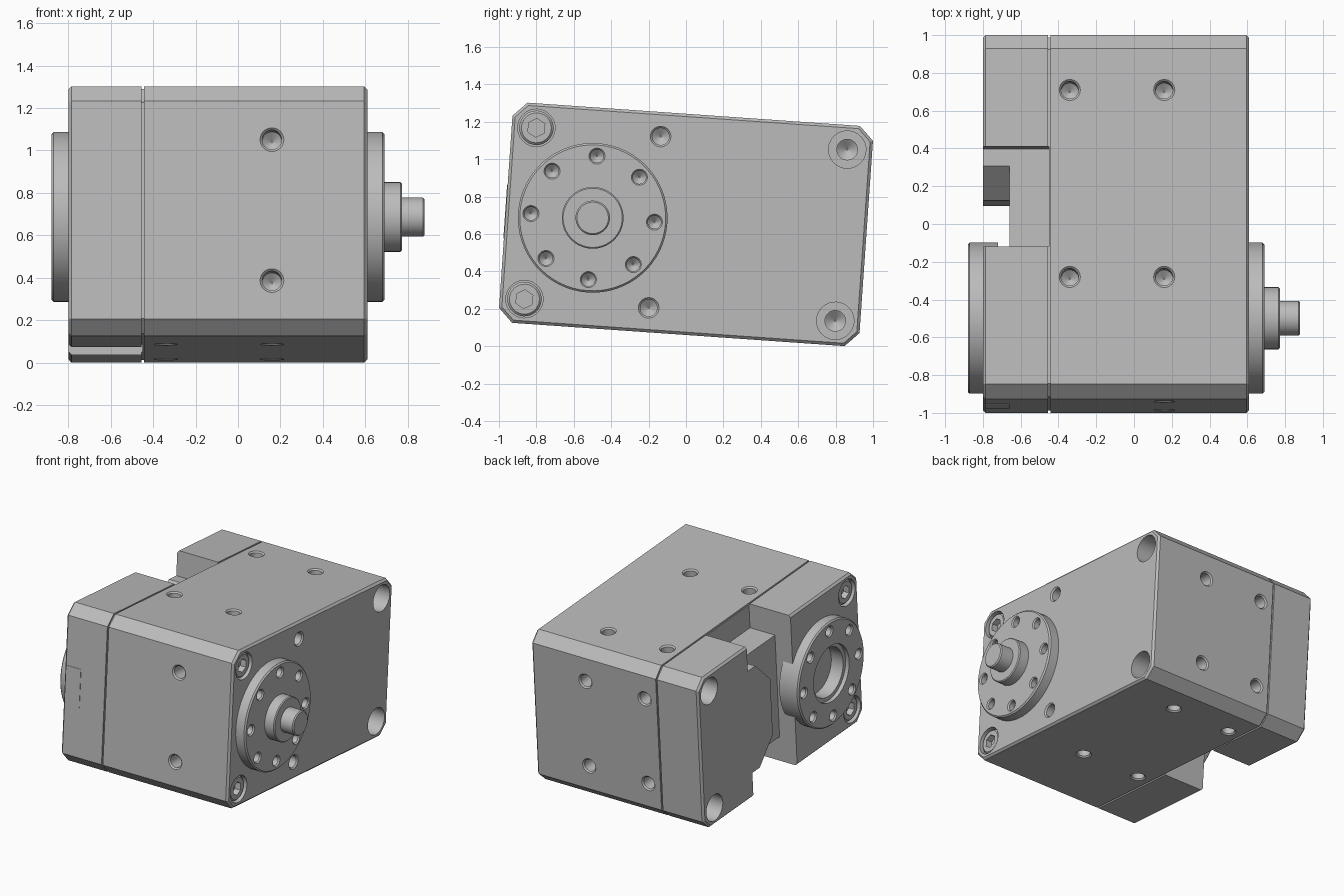
import bpy, bmesh, math
from mathutils import Matrix, Vector

if "Cube" in bpy.data.objects:
    bpy.data.objects.remove(bpy.data.objects["Cube"])

# Everything is built square to the axes, then tilted about x at the end
TILT = Matrix.Translation((0, 0, 0.651)) @ Matrix.Rotation(math.radians(-4), 4, 'X')
U, V, C = 0.966, 0.59, 0.075          # housing half depth, half height, corner cut
SHAFT_Y = -0.5                        # rotation axis of the flanges

metal = bpy.data.materials.new("grey_metal")
metal.diffuse_color = (0.5, 0.5, 0.5, 1)
metal.use_nodes = True
metal.node_tree.nodes["Principled BSDF"].inputs["Base Color"].default_value = metal.diffuse_color


def make(name, bm):
    bmesh.ops.recalc_face_normals(bm, faces=bm.faces)
    mesh = bpy.data.meshes.new(name)
    bm.to_mesh(mesh)
    bm.free()
    mesh.materials.append(metal)
    ob = bpy.data.objects.new(name, mesh)
    bpy.context.collection.objects.link(ob)
    return ob


def loft(bm, rings):
    """Join rings of equal length and cap both ends."""
    rings = [[bm.verts.new(p) for p in ring] for ring in rings]
    n = len(rings[0])
    for a, b in zip(rings, rings[1:]):
        for i in range(n):
            j = (i + 1) % n
            bm.faces.new((a[i], a[j], b[j], b[i]))
    bm.faces.new(rings[0][::-1])
    bm.faces.new(rings[-1])


def prism(name, outline, x0, x1):
    bm = bmesh.new()
    loft(bm, [[(x, y, z) for y, z in outline] for x in (x0, x1)])
    return make(name, bm)


def turn(bm, profile, origin, axis, seg=32):
    """Solid of revolution from (radius, height) pairs along an axis."""
    m = Matrix.Translation(origin) @ Vector((0, 0, 1)).rotation_difference(Vector(axis)).to_matrix().to_4x4()
    loft(bm, [[m @ Vector((r * math.cos(2 * math.pi * i / seg), r * math.sin(2 * math.pi * i / seg), h))
               for i in range(seg)] for r, h in profile])


def turned(name, profile, origin, axis, seg=32):
    bm = bmesh.new()
    turn(bm, profile, origin, axis, seg)
    return make(name, bm)


def cut(ob, cutter):
    """Subtract the cutter and discard it."""
    mod = ob.modifiers.new("cut", 'BOOLEAN')
    mod.operation, mod.solver, mod.object = 'DIFFERENCE', 'EXACT', cutter
    bpy.context.view_layer.update()
    dg = bpy.context.evaluated_depsgraph_get()
    mesh = bpy.data.meshes.new_from_object(ob.evaluated_get(dg))
    ob.modifiers.clear()
    ob.data = mesh
    bpy.data.objects.remove(cutter)


def octagon(inset):
    u, v, c = U - inset, V - inset, C - 0.586 * inset
    return [(-u, c - v), (c - u, -v), (u - c, -v), (u, c - v),
            (u, v - c), (u - c, v), (c - u, v), (-u, v - c)]


def drill(r, depth):
    """Tapped hole with a small countersink and a conical end."""
    return [(r, 0.02), (r, 0), (r * 0.82, -0.01), (r * 0.82, -depth), (0.004, -depth - 0.03)]


# Housing with bevelled end faces and a parting groove
bm = bmesh.new()
loft(bm, [[(x, y, z) for y, z in octagon(i)] for x, i in (
    (-0.8, 0.015), (-0.785, 0), (-0.455, 0), (-0.455, 0.012),
    (-0.443, 0.012), (-0.443, 0), (0.595, 0), (0.61, 0.015))])
housing = make("housing", bm)

# Notches above and below, then the pocket between the two end blocks
for s in (1, -1):
    cut(housing, prism("notch", [(-0.16, s * 0.4), (0.37, s * 0.4), (0.37, s * 0.7), (-0.16, s * 0.7)], -0.9, -0.449))
cut(housing, prism("pocket", [(-0.16, -0.45), (0.28, -0.45), (0.28, -0.4), (0.11, -0.22),
                              (0.11, 0.22), (0.28, 0.4), (0.28, 0.45), (-0.16, 0.45)], -0.9, -0.66))
# Seat for the left flange
cut(housing, turned("seat", [(0.398, -0.1), (0.398, 0.075)], (-0.8, SHAFT_Y, 0), (1, 0, 0), 64))

# Mounting holes on every side
bm = bmesh.new()
for s in (1, -1):
    for x in (-0.34, 0.16):
        for y in (0.67, -0.322):
            turn(bm, drill(0.056, 0.13), (x, y, s * V), (0, 0, s))
        turn(bm, drill(0.056, 0.13), (x, U, s * 0.333), (0, 1, 0))
    turn(bm, drill(0.056, 0.13), (0.16, -U, s * 0.333), (0, -1, 0))
    turn(bm, drill(0.055, 0.13), (0.61, -0.168, s * 0.459), (1, 0, 0))
    for x, d in ((0.61, 1), (-0.8, -1)):
        # Deep counterbored corner holes and shallow screw recesses
        turn(bm, [(0.1, 0.02), (0.1, -0.2), (0.055, -0.2), (0.055, -0.36), (0.004, -0.4)],
             (x, 0.832, s * 0.459), (d, 0, 0))
        turn(bm, [(0.1, 0.02), (0.1, -0.1)], (x, -0.834, s * 0.459), (d, 0, 0))
cut(housing, make("drills", bm))

# Socket-head corner screws
for side, x, d in (("right", 0.61, 1), ("left", -0.8, -1)):
    for level, s in (("upper", 1), ("lower", -1)):
        pos, axis = (x, -0.834, s * 0.459), (d, 0, 0)
        screw = turned(f"{side}_{level}_screw", [(0.092, -0.102), (0.092, -0.025), (0.08, -0.013)], pos, axis)
        cut(screw, turned("hex", [(0.05, 0.02), (0.05, -0.06)], pos, axis, 6))

# Output flanges with a ring of eight holes
for name, x, d, back in (("right_flange", 0.61, 1, -0.01), ("left_flange", -0.8, -1, -0.08)):
    axis = (d, 0, 0)
    flange = turned(name, [(0.4, back), (0.4, 0.07), (0.39, 0.08)], (x, SHAFT_Y, 0), axis, 64)
    bm = bmesh.new()
    for i in range(8):
        a = i * math.pi / 4
        turn(bm, drill(0.043, 0.05), (x + d * 0.08, SHAFT_Y + 0.331 * math.cos(a), 0.331 * math.sin(a)), axis, 24)
    if d < 0:
        # Stepped centre bore
        turn(bm, [(0.215, 0.12), (0.215, 0.05), (0.185, 0.05), (0.185, -0.05)], (x, SHAFT_Y, 0), axis, 48)
    cut(flange, make("flange_drills", bm))

# Shaft with its collar
turned("shaft", [(0.165, 0.68), (0.165, 0.765), (0.158, 0.772), (0.092, 0.772), (0.092, 0.872), (0.084, 0.88)],
       (0, SHAFT_Y, 0), (1, 0, 0), 48)

# Flush access plate on the front
bm = bmesh.new()
bmesh.ops.create_cube(bm, size=1, matrix=Matrix.Translation((-0.722, -U, 0)) @ Matrix.Diagonal((0.126, 0.006, 0.286, 1)))
make("access_plate", bm)

# Smooth round surfaces, keep edges crisp, tilt the whole assembly
for ob in bpy.context.collection.objects:
    ob.data.polygons.foreach_set("use_smooth", [True] * len(ob.data.polygons))
    ob.data.set_sharp_from_angle(angle=math.radians(30))
    ob.matrix_world = TILT
